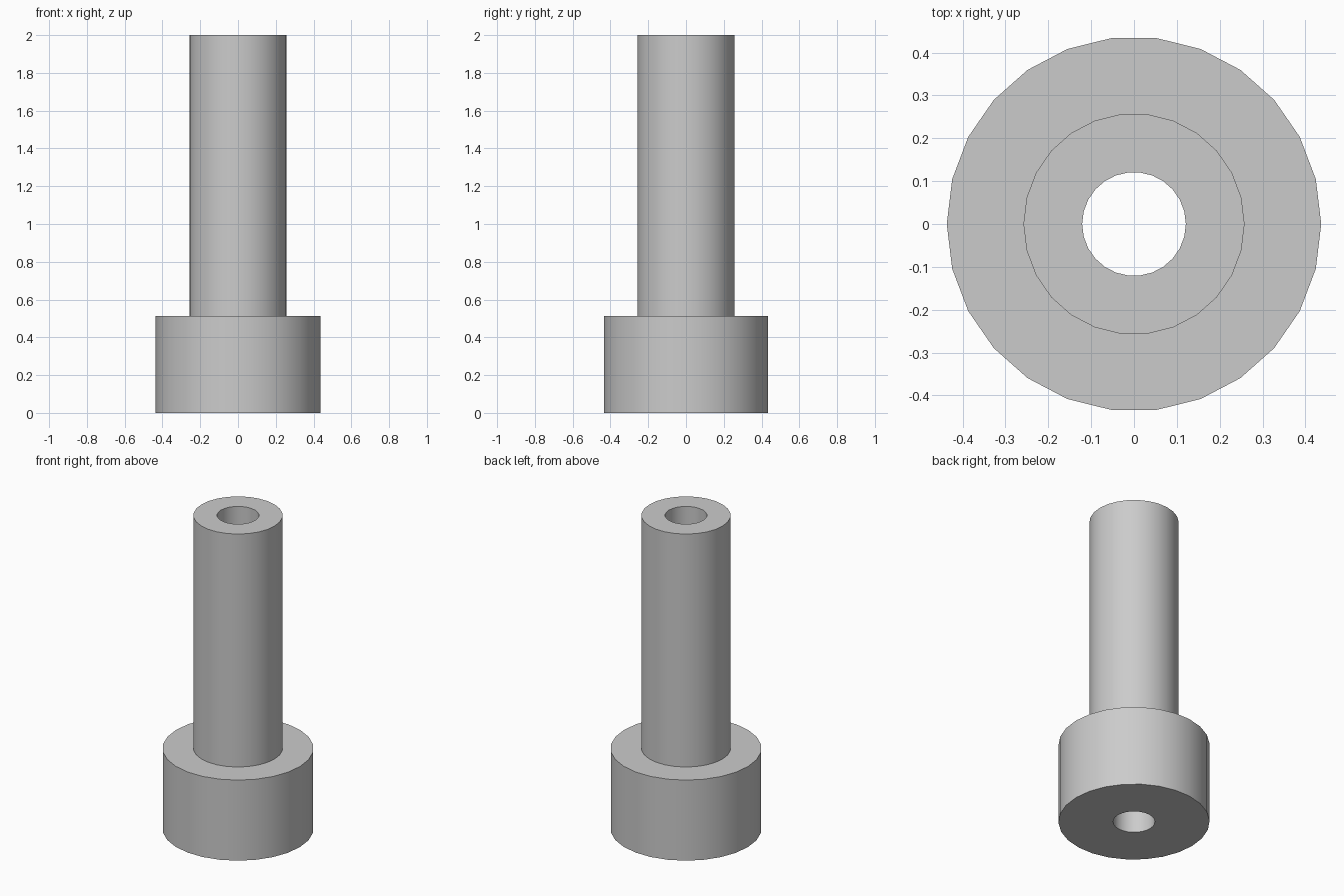
import bpy
import bmesh
from math import cos, sin, tau, radians

if "Cube" in bpy.data.objects:
    bpy.data.objects.remove(bpy.data.objects["Cube"], do_unlink=True)

SIDES = 26
BORE, SHAFT, COLLAR = 0.121, 0.258, 0.437
SHOULDER, TOP = 0.514, 2.0

# Plain grey material
grey = bpy.data.materials.new("plain grey")
grey.use_nodes = True
colour = (0.6, 0.6, 0.6, 1.0)
grey.diffuse_color = colour
grey.node_tree.nodes["Principled BSDF"].inputs["Base Color"].default_value = colour


def revolve(name, profile):
    """Turn a closed (radius, height) profile around the z axis."""
    bm = bmesh.new()
    rings = [[bm.verts.new((r * cos(tau * i / SIDES), r * sin(tau * i / SIDES), z))
              for i in range(SIDES)] for r, z in profile]
    for a, b in zip(rings, rings[1:] + rings[:1]):
        for i in range(SIDES):
            j = (i + 1) % SIDES
            bm.faces.new((a[i], a[j], b[j], b[i]))
    bmesh.ops.recalc_face_normals(bm, faces=bm.faces)
    mesh = bpy.data.meshes.new(name)
    bm.to_mesh(mesh)
    bm.free()
    mesh.materials.append(grey)
    obj = bpy.data.objects.new(name, mesh)
    bpy.context.collection.objects.link(obj)
    return obj


# Stepped sleeve: wide collar, narrow shaft and a through bore
sleeve = revolve("flanged_sleeve", [
    (BORE, 0), (COLLAR, 0), (COLLAR, SHOULDER),
    (SHAFT, SHOULDER), (SHAFT, TOP), (BORE, TOP)])

bpy.ops.object.select_all(action="DESELECT")
sleeve.select_set(True)
bpy.context.view_layer.objects.active = sleeve
bpy.ops.object.shade_smooth_by_angle(angle=radians(30))
